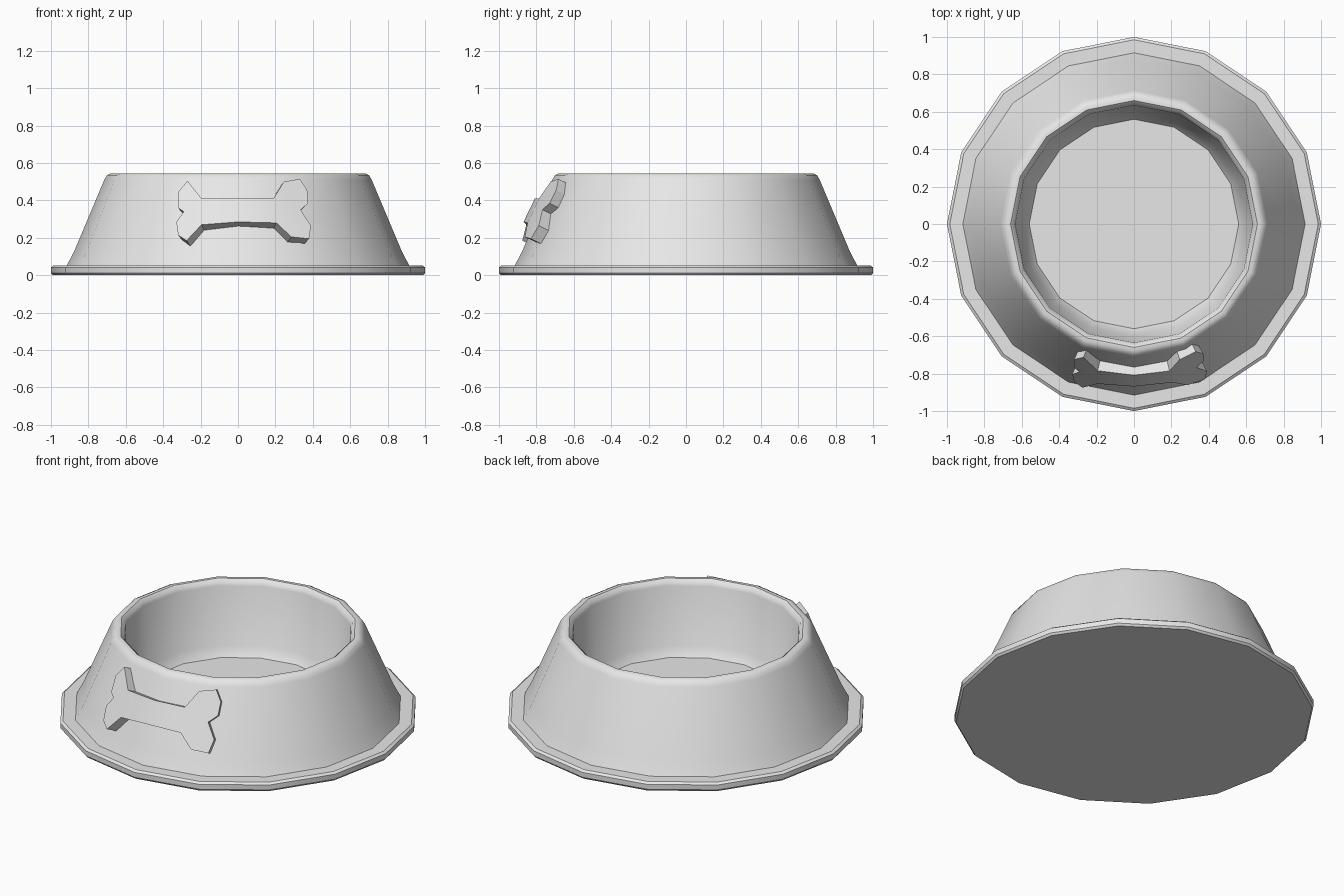
import bpy, bmesh, math
from mathutils import Vector

cube = bpy.data.objects.get("Cube")
if cube:
    bpy.data.objects.remove(cube)

SIDES = 16


def material(name, rgb):
    m = bpy.data.materials.new(name)
    m.use_nodes = True
    m.diffuse_color = (*rgb, 1)
    m.node_tree.nodes["Principled BSDF"].inputs["Base Color"].default_value = (*rgb, 1)
    return m


def finish(bm, name, mat, angle):
    bmesh.ops.recalc_face_normals(bm, faces=bm.faces)
    mesh = bpy.data.meshes.new(name)
    bm.to_mesh(mesh)
    bm.free()
    mesh.materials.append(mat)
    ob = bpy.data.objects.new(name, mesh)
    bpy.context.collection.objects.link(ob)
    bpy.ops.object.select_all(action="DESELECT")
    ob.select_set(True)
    bpy.context.view_layer.objects.active = ob
    bpy.ops.object.shade_smooth_by_angle(angle=math.radians(angle))
    return ob


grey = material("light grey", (0.8, 0.8, 0.8))

# Bowl: foot, sloping wall, rounded lip, inner wall and floor
profile = [(0.99, 0), (1, 0.012), (1, 0.042), (0.985, 0.053), (0.915, 0.053),
           (0.875, 0.13), (0.715, 0.51), (0.70, 0.535), (0.68, 0.545),
           (0.66, 0.545), (0.643, 0.53), (0.635, 0.51), (0.60, 0.16), (0.56, 0.105)]
bm = bmesh.new()
rings = []
for r, z in profile:
    angles = [math.tau * i / SIDES for i in range(SIDES)]
    rings.append([bm.verts.new((r * math.cos(a), r * math.sin(a), z)) for a in angles])
for low, high in zip(rings, rings[1:]):
    for i in range(SIDES):
        j = (i + 1) % SIDES
        bm.faces.new((low[i], low[j], high[j], high[i]))
bm.faces.new(rings[0])
bm.faces.new(rings[-1])
finish(bm, "bowl", grey, 35)

# Bone badge: an outline wrapped on the sloping wall, thickened inwards
left_lobe = [(-0.195, 0.27), (-0.275, 0.185), (-0.32, 0.215), (-0.33, 0.285), (-0.29, 0.34),
             (-0.32, 0.36), (-0.32, 0.445), (-0.27, 0.505), (-0.195, 0.41)]
right_lobe = [(0.19, 0.41), (0.245, 0.50), (0.33, 0.515), (0.37, 0.455), (0.375, 0.385),
              (0.335, 0.35), (0.39, 0.265), (0.38, 0.195), (0.285, 0.205), (0.205, 0.28)]
outline = left_lobe + [(0, 0.41)] + right_lobe + [(0, 0.285)]


def wrap(x, z):
    r = 0.91 - 0.484 * (z - 0.2)
    front = Vector((x, -math.sqrt(r * r - x * x), z))
    inward = Vector((-front.x / r, -front.y / r, -0.45)).normalized()
    return front, front + inward * 0.09


bm = bmesh.new()
pairs = [[bm.verts.new(p) for p in wrap(x, z)] for x, z in outline]
a, n = len(left_lobe), len(outline)
patches = [range(a), (a - 1, a, n - 1, 0), (a, a + 1, n - 2, n - 1), range(a + 1, n - 1)]
for side in (0, 1):
    for patch in patches:
        bm.faces.new([pairs[i][side] for i in patch])
for i in range(n):
    p, q = pairs[i], pairs[(i + 1) % n]
    bm.faces.new((p[0], q[0], q[1], p[1]))
finish(bm, "bone_badge", grey, 30)
